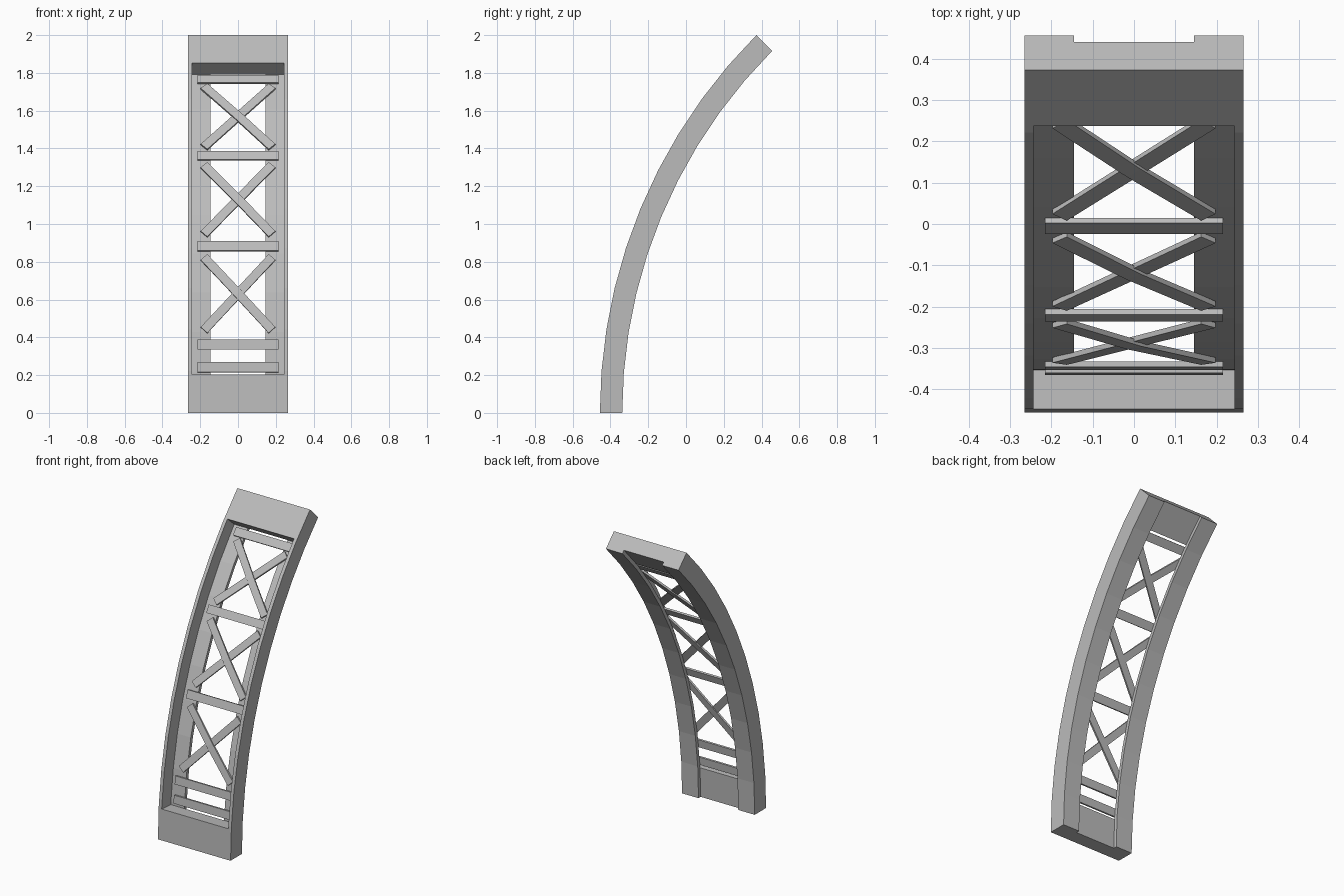
import bpy, bmesh
from math import sin, cos, radians
from mathutils import Vector

cube = bpy.data.objects.get("Cube")
if cube:
    bpy.data.objects.remove(cube)

grey = bpy.data.materials.new("light grey metal")
grey.use_nodes = True
COLOUR = (0.5, 0.5, 0.5, 1)
grey.diffuse_color = COLOUR
grey.node_tree.nodes["Principled BSDF"].inputs["Base Color"].default_value = COLOUR

# Arc layout: the bend centre lies behind the frame at floor height
CENTRE_Y = 2.3724
R_BACK, R_FLOOR, R_FRONT = 2.710, 2.733, 2.8284
STEP = 4.5


def on_arc(x, r, a):
    """Point at height angle a (degrees) on an arc of radius r."""
    return Vector((x, CENTRE_Y - r * cos(radians(a)), r * sin(radians(a))))


def on_facet(x, r, a):
    """Like on_arc, but lying on the flat facet between two arc steps."""
    mid = (min(int(a / STEP + 1e-6), 9) + 0.5) * STEP
    return on_arc(x, r * cos(radians(STEP / 2)) / cos(radians(a - mid)), a)


def make_object(name, bm):
    bmesh.ops.recalc_face_normals(bm, faces=bm.faces)
    mesh = bpy.data.meshes.new(name)
    bm.to_mesh(mesh)
    bm.free()
    mesh.materials.append(grey)
    obj = bpy.data.objects.new(name, mesh)
    bpy.context.collection.objects.link(obj)
    return obj


# Curved frame: solid cells across x, radius and angle; only the skin is kept
xs = [-0.265, -0.243, -0.145, 0.145, 0.243, 0.265]
rs = [R_BACK, R_FLOOR, R_FRONT]
angles = sorted([i * STEP for i in range(11)] + [4.1, 40.96])
nx, nr, na = len(xs) - 1, len(rs) - 1, len(angles) - 1


def filled(i, j, k):
    if not (0 <= i < nx and 0 <= j < nr and 0 <= k < na):
        return False
    if i in (0, nx - 1):          # outer walls
        return True
    if j == 0:                    # thin rear flanges
        return i != 2
    return k in (0, na - 1)       # end blocks


bm = bmesh.new()
verts = {}


def vert(key):
    if key not in verts:
        i, j, k = key
        verts[key] = bm.verts.new(on_facet(xs[i], rs[j], angles[k]))
    return verts[key]


for i in range(nx):
    for j in range(nr):
        for k in range(na):
            if not filled(i, j, k):
                continue
            cell = (i, j, k)
            for axis in range(3):
                u, v = [n for n in range(3) if n != axis]
                for side in (0, 1):
                    near = list(cell)
                    near[axis] += 2 * side - 1
                    if filled(*near):
                        continue
                    corners = []
                    for du, dv in ((0, 0), (1, 0), (1, 1), (0, 1)):
                        key = list(cell)
                        key[axis] += side
                        key[u] += du
                        key[v] += dv
                        corners.append(vert(tuple(key)))
                    bm.faces.new(corners)
bmesh.ops.dissolve_limit(bm, angle_limit=radians(0.5), verts=bm.verts, edges=bm.edges)
make_object("curved_frame", bm)


def strip(name, path, width, depth=0.013):
    """Flat bar following (x, radius, angle) points, standing proud of its path."""
    bm = bmesh.new()
    pts = [on_arc(*p) for p in path]
    along = (pts[-1] - pts[0]).normalized()
    rings = []
    for p in pts:
        out = Vector((0, p.y - CENTRE_Y, p.z)).normalized()
        across = along.cross(out).normalized() * width / 2
        rings.append([bm.verts.new(q) for q in (
            p - across, p + across, p + across + out * depth, p - across + out * depth)])
    for a, b in zip(rings, rings[1:]):
        for n in range(4):
            m = (n + 1) % 4
            bm.faces.new((a[n], a[m], b[m], b[n]))
    bm.faces.new(rings[0])
    bm.faces.new(rings[-1])
    make_object(name, bm)


# Level crossbars
for n, a in enumerate((5.05, 7.6, 18.8, 29.8, 40.1)):
    strip(f"crossbar_{n + 1}", [(-0.215, R_FLOOR, a), (0.215, R_FLOOR, a)], 0.053)

# Crossed braces: one bent over the arc, one straight behind it
for n, (low, high) in enumerate(((9.2, 17.5), (20.2, 28.6), (30.9, 39.1))):
    strip(f"bent_brace_{n + 1}", [(-0.18, R_FLOOR, high),
          (0, R_FLOOR, (low + high) / 2), (0.18, R_FLOOR, low)], 0.047)
    strip(f"straight_brace_{n + 1}", [(-0.18, R_FLOOR, low), (0.18, R_FLOOR, high)], 0.047)
